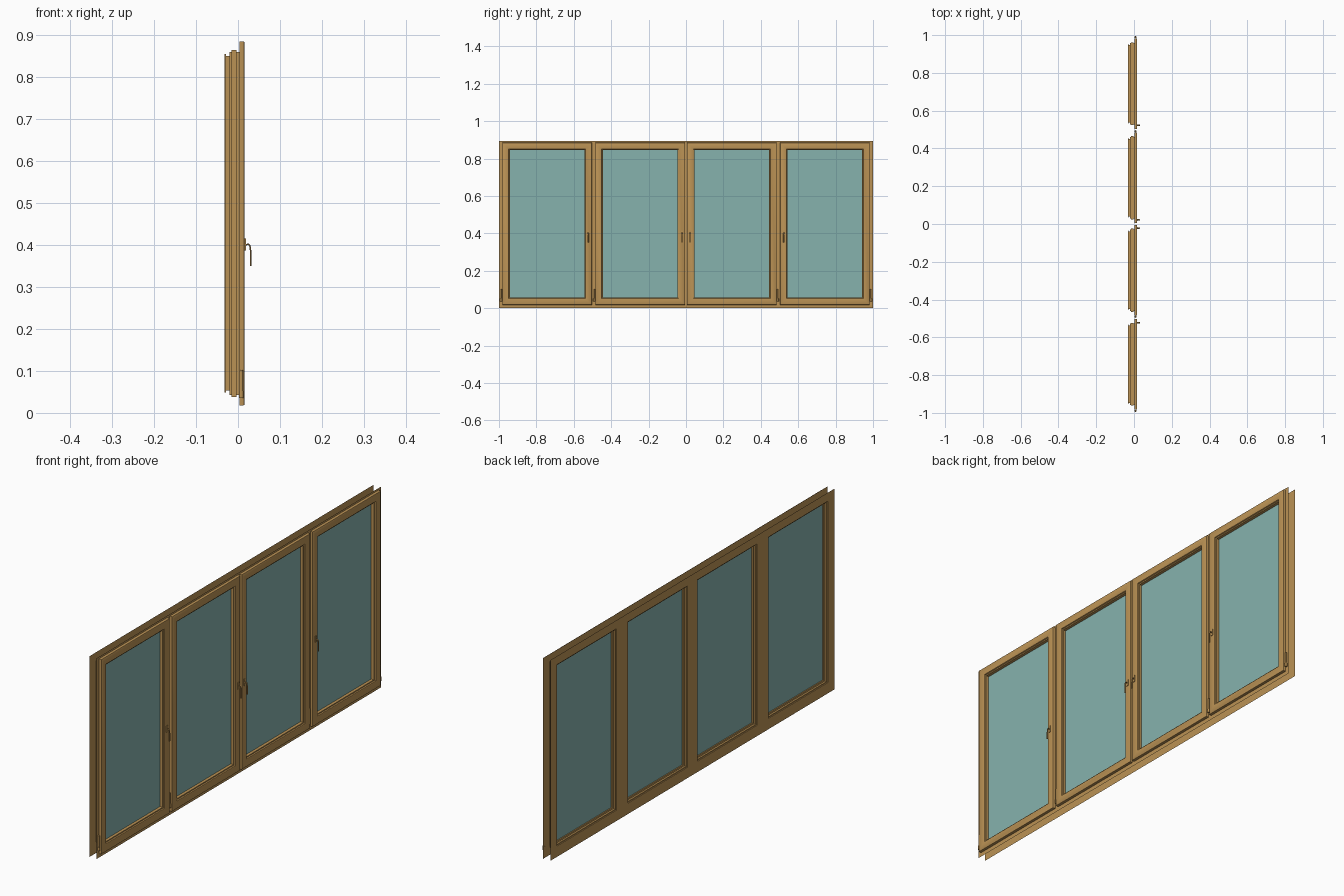
import bpy, bmesh
from mathutils import Matrix, Vector

if "Cube" in bpy.data.objects:
    bpy.data.objects.remove(bpy.data.objects["Cube"])


def material(name, rgba):
    m = bpy.data.materials.new(name)
    m.diffuse_color = rgba
    m.use_nodes = True
    m.node_tree.nodes["Principled BSDF"].inputs["Base Color"].default_value = m.diffuse_color
    return m


WOOD = material("wood", (0.50, 0.29, 0.09, 1))
GLASS = material("glass", (0.24, 0.45, 0.42, 0.9))
H = 0.893                                   # overall height
Z0, Z1 = 0.058, 0.845                       # glass height range
PANES = [(-0.942, -0.543), (-0.445, -0.045), (0.045, 0.445), (0.543, 0.942)]


def finish(bm, name, mat, smooth=False):
    bmesh.ops.remove_doubles(bm, verts=bm.verts, dist=1e-5)
    bmesh.ops.recalc_face_normals(bm, faces=bm.faces)
    me = bpy.data.meshes.new(name)
    bm.to_mesh(me)
    bm.free()
    me.materials.append(mat)
    ob = bpy.data.objects.new(name, me)
    bpy.context.collection.objects.link(ob)
    if smooth:
        bpy.ops.object.select_all(action='DESELECT')
        ob.select_set(True)
        bpy.context.view_layer.objects.active = ob
        bpy.ops.object.shade_smooth_by_angle()
    return ob


def ring(bm, pane, profile, closed):
    """Sweep (x, outward offset) points around a pane with mitred corners."""
    y0, y1 = pane
    loops = [[bm.verts.new(p) for p in ((x, y0 - d, Z0 - d), (x, y1 + d, Z0 - d),
                                       (x, y1 + d, Z1 + d), (x, y0 - d, Z1 + d))]
             for x, d in profile]
    pairs = list(zip(loops, loops[1:]))
    if closed:
        pairs.append((loops[-1], loops[0]))
    for a, b in pairs:
        for i in range(4):
            j = (i + 1) % 4
            bm.faces.new((a[i], a[j], b[j], b[i]))


def sheet(bm, x, d):
    """Flat frame face with one opening per pane."""
    ys = [-1] + [v for a, b in PANES for v in (a - d, b + d)] + [1]
    zs = [0, Z0 - d, Z1 + d, H]
    for i in range(len(ys) - 1):
        for k in range(3):
            if k == 1 and i % 2 == 1:
                continue
            bm.faces.new([bm.verts.new((x, y, z)) for y, z in (
                (ys[i], zs[k]), (ys[i + 1], zs[k]),
                (ys[i + 1], zs[k + 1]), (ys[i], zs[k + 1]))])


def box(bm, lo, hi):
    lo, hi = Vector(lo), Vector(hi)
    m = Matrix.Translation((lo + hi) / 2) @ Matrix.Diagonal((*(hi - lo), 1))
    bmesh.ops.create_cube(bm, size=1, matrix=m)


def cylinder(bm, x, y, za, zb, r):
    bmesh.ops.create_cone(bm, cap_ends=True, segments=16, radius1=r, radius2=r,
                          depth=zb - za, matrix=Matrix.Translation((x, y, (za + zb) / 2)))


# Fixed frame: open-sided back and front faces joined by stepped reveals
REVEAL = [(-0.032, 0.010), (-0.028, 0.010), (-0.028, 0.005), (-0.020, 0.005),
          (-0.020, 0.015), (-0.016, 0.015), (-0.016, 0.020), (-0.003, 0.020),
          (-0.003, 0.015), (0.003, 0.015)]
bm = bmesh.new()
sheet(bm, *REVEAL[0])
sheet(bm, *REVEAL[-1])
for pane in PANES:
    ring(bm, pane, REVEAL, False)
finish(bm, "fixed_frame", WOOD)

# Sashes: overlapping front lip, rounded rim, bevelled glazing edge
SASH = [(0.0035, 0.013), (0.0035, 0.040), (0.0125, 0.040), (0.0148, 0.039),
        (0.016, 0.0365), (0.016, 0.009), (0.0145, 0.006), (0.010, 0.004),
        (0.009, 0.0), (-0.017, 0.0), (-0.017, 0.013)]
for n, pane in enumerate(PANES, 1):
    bm = bmesh.new()
    ring(bm, pane, SASH, True)
    finish(bm, f"sash_{n}", WOOD, True)
    bm = bmesh.new()
    box(bm, (-0.012, pane[0], Z0), (-0.004, pane[1], Z1))
    finish(bm, f"glass_pane_{n}", GLASS)

# Handles: back plate and bent lever
LEVER = [(0.018, 0.400), (0.024, 0.402), (0.0275, 0.400), (0.0295, 0.393),
         (0.0302, 0.380), (0.0302, 0.350)]
for n, y in enumerate((-0.523, -0.022, 0.022, 0.523), 1):
    bm = bmesh.new()
    box(bm, (0.0155, y - 0.005, 0.387), (0.019, y + 0.005, 0.416))
    finish(bm, f"handle_plate_{n}", WOOD)
    cu = bpy.data.curves.new(f"handle_lever_{n}", 'CURVE')
    cu.dimensions = '3D'
    cu.bevel_depth = 0.0018
    cu.bevel_resolution = 2
    cu.use_fill_caps = True
    sp = cu.splines.new('POLY')
    sp.points.add(len(LEVER) - 1)
    for p, (x, z) in zip(sp.points, LEVER):
        p.co = (x, 0, z, 1)
    cu.materials.append(WOOD)
    ob = bpy.data.objects.new(f"handle_lever_{n}", cu)
    ob.location.y = y
    ob.scale.y = 1.8
    bpy.context.collection.objects.link(ob)

# Hinges: slim pin cover over a thicker knuckle
for n, y in enumerate((-0.989, -0.491, 0.491, 0.989), 1):
    bm = bmesh.new()
    cylinder(bm, 0.0075, y, 0.052, 0.102, 0.004)
    cylinder(bm, 0.0075, y, 0.036, 0.052, 0.0055)
    finish(bm, f"hinge_{n}", WOOD, True)
